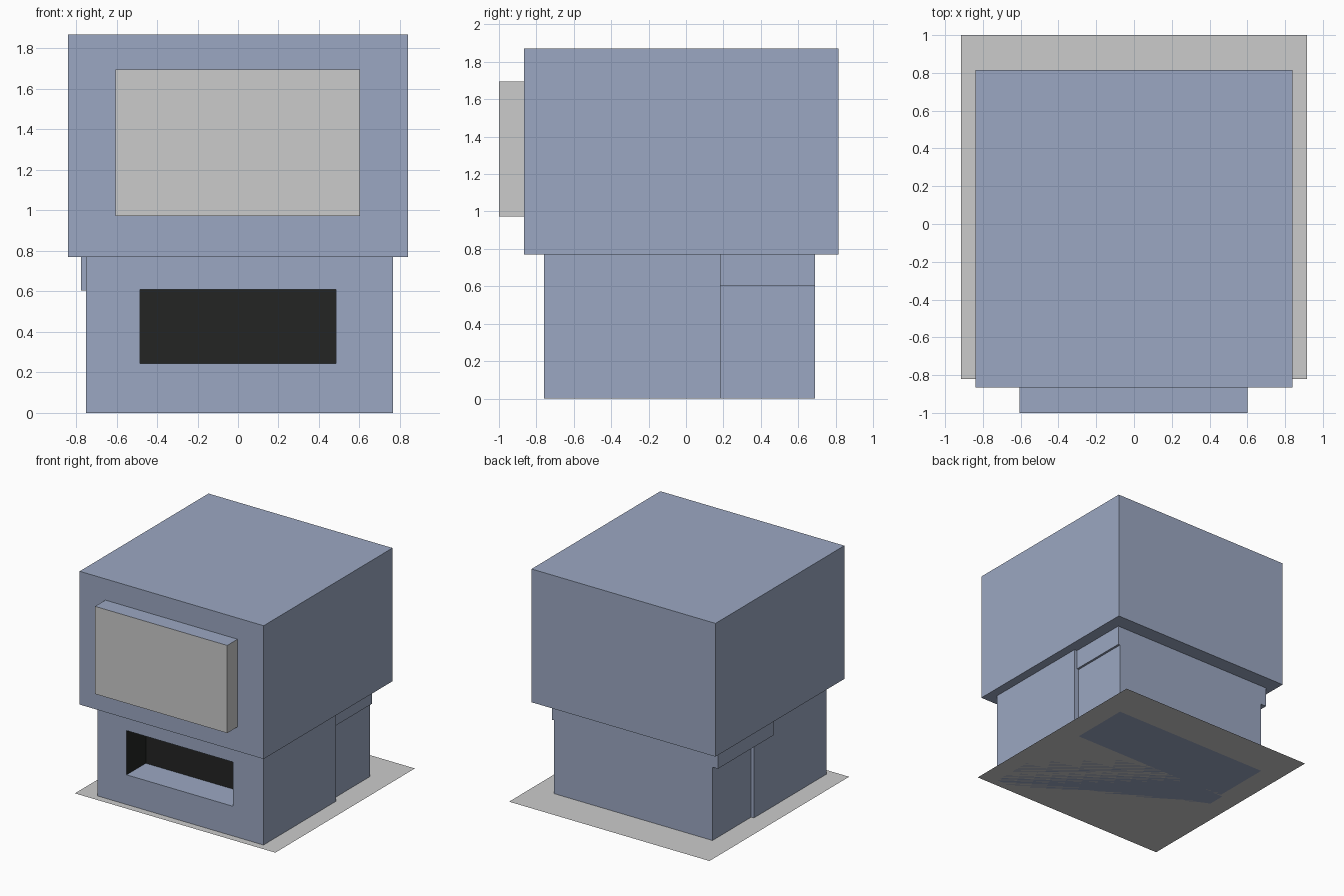
import bpy, bmesh

if "Cube" in bpy.data.objects:
    bpy.data.objects.remove(bpy.data.objects["Cube"])


def material(name, color):
    mat = bpy.data.materials.new(name)
    mat.diffuse_color = (*color, 1)
    mat.use_nodes = True
    mat.node_tree.nodes["Principled BSDF"].inputs["Base Color"].default_value = mat.diffuse_color
    return mat


BLUE = material("blue_paint", (0.33, 0.39, 0.54))
BLACK = material("black_recess", (0.017, 0.018, 0.017))
GREY = material("plain_grey", (0.8, 0.8, 0.8))


def finish(bm, name, mats):
    bmesh.ops.recalc_face_normals(bm, faces=bm.faces)
    mesh = bpy.data.meshes.new(name)
    bm.to_mesh(mesh)
    bm.free()
    for m in mats:
        mesh.materials.append(m)
    obj = bpy.data.objects.new(name, mesh)
    bpy.context.collection.objects.link(obj)
    return obj


def box_bm(xs, ys, zs):
    """Box spanning the given (min, max) ranges."""
    bm = bmesh.new()
    bmesh.ops.create_cube(bm, size=1)
    for v in bm.verts:
        v.co = [r[0] if c < 0 else r[1] for c, r in zip(v.co, (xs, ys, zs))]
    bm.normal_update()
    return bm


# Large upper housing
finish(box_bm((-0.84, 0.84), (-0.865, 0.815), (0.77, 1.87)), "upper_housing", [BLUE])

# Projecting front panel: grey face and sides, blue top and bottom
bm = box_bm((-0.605, 0.602), (-1.0, -0.865), (0.972, 1.695))
for f in bm.faces:
    f.material_index = 0 if abs(f.normal.z) > 0.5 else 1
finish(bm, "front_panel", [BLUE, GREY])

# Front base with a dark recessed slot
bm = box_bm((-0.75, 0.765), (-0.76, 0.185), (0, 0.77))
front = next(f for f in bm.faces if f.normal.y < -0.5)
bmesh.ops.inset_region(bm, faces=[front], thickness=0.1)
for v in front.verts:
    v.co.x = -0.485 if v.co.x < 0 else 0.485
    v.co.z = 0.245 if v.co.z < 0.385 else 0.61
pocket = bmesh.ops.extrude_discrete_faces(bm, faces=[front])["faces"][0]
for v in pocket.verts:
    v.co.y = -0.51
bm.normal_update()
pocket.material_index = 1
for e in pocket.edges:
    for f in e.link_faces:
        if abs(f.normal.z) < 0.5:
            f.material_index = 1
finish(bm, "front_base", [BLUE, BLACK])

# Slightly narrower rear base, with an offset ledge above it
finish(box_bm((-0.725, 0.722), (0.185, 0.69), (0, 0.605)), "rear_base", [BLUE])
finish(box_bm((-0.775, 0.74), (-0.04, 0.69), (0.605, 0.77)), "rear_ledge", [BLUE])

# Flat floor plate
bm = bmesh.new()
bm.faces.new([bm.verts.new((x, y, 0)) for x, y in
              ((-0.915, -0.82), (0.915, -0.82), (0.915, 1.0), (-0.915, 1.0))])
finish(bm, "floor_plate", [GREY])
